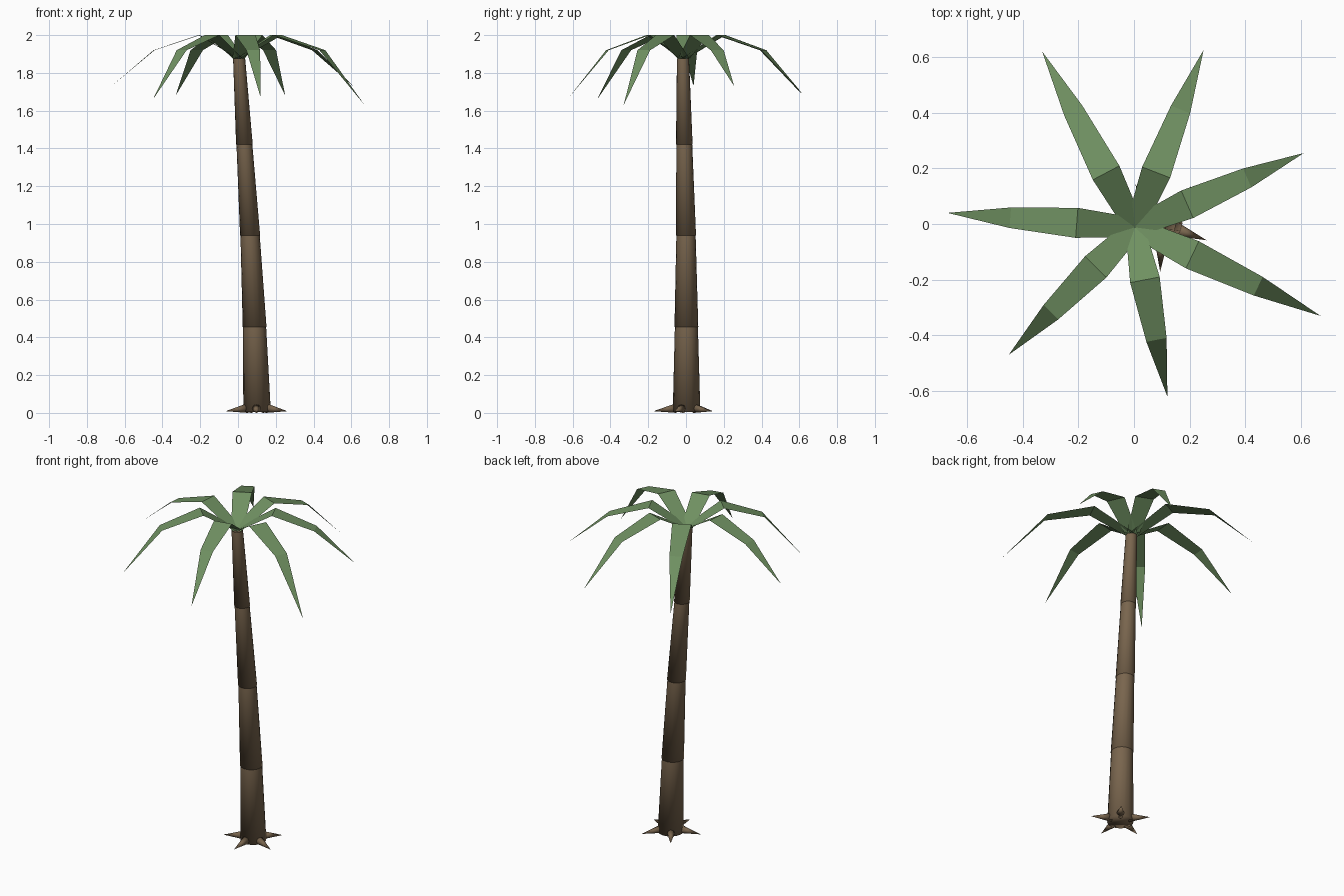
import bpy, bmesh, math
from mathutils import Vector

if "Cube" in bpy.data.objects:
    bpy.data.objects.remove(bpy.data.objects["Cube"])


def material(name, rgb):
    m = bpy.data.materials.new(name)
    m.diffuse_color = (*rgb, 1)
    m.use_nodes = True
    m.node_tree.nodes["Principled BSDF"].inputs["Base Color"].default_value = m.diffuse_color
    return m


BARK = material("bark", (0.19, 0.13, 0.075))
LEAF = material("leaf", (0.16, 0.28, 0.12))


def finish(bm, name, mat, smooth):
    me = bpy.data.meshes.new(name)
    for f in bm.faces:
        f.smooth = smooth
    bm.to_mesh(me)
    bm.free()
    me.materials.append(mat)
    ob = bpy.data.objects.new(name, me)
    bpy.context.collection.objects.link(ob)
    return ob


def ring(bm, center, radius, u, v, n):
    return [bm.verts.new(center + radius * (math.cos(2 * math.pi * i / n) * u
                                            + math.sin(2 * math.pi * i / n) * v)) for i in range(n)]


X, Y, Z = Vector((1, 0, 0)), Vector((0, 1, 0)), Vector((0, 0, 1))

# Trunk: leaning stack of tapered sections (x, y, z, radius)
path = [(0.101, 0.003, 0.005, 0.071), (0.088, 0.002, 0.455, 0.061),
        (0.064, 0.0, 0.94, 0.051), (0.034, -0.009, 1.42, 0.042),
        (0.006, -0.016, 1.875, 0.032)]
N = 16
for k in range(4):
    a, b = path[k], path[k + 1]
    bm = bmesh.new()
    lo = ring(bm, Vector(a[:3]), a[3] + 0.002, X, Y, N)
    hi = ring(bm, Vector(b[:3]), b[3], X, Y, N)
    bm.faces.new(lo[::-1])
    for i in range(N):
        j = (i + 1) % N
        bm.faces.new((lo[i], lo[j], hi[j], hi[i]))
    finish(bm, f"trunk_section_{k + 1}", BARK, True)

# Roots: five small spikes round the foot
for k in range(5):
    t = math.radians(-20 + 72 * k)
    d = Vector((math.cos(t), math.sin(t), 0))
    side = Vector((-d.y, d.x, 0))
    foot = Vector((0.1, 0.0, 0))
    bm = bmesh.new()
    base = ring(bm, foot + d * 0.05 + Z * 0.026, 0.026, side, Z, 8)
    tip = bm.verts.new(foot + d * 0.172 + Z * 0.009)
    bm.faces.new(base[::-1])
    for i in range(8):
        bm.faces.new((base[i], base[(i + 1) % 8], tip))
    finish(bm, f"root_{k + 1}", BARK, True)

# Fronds: seven folded, drooping blades (tip x, y, z)
tips = [(-0.33, 0.62, 1.68), (0.25, 0.625, 1.68), (0.61, 0.255, 1.73),
        (0.67, -0.33, 1.63), (0.12, -0.62, 1.67), (-0.45, -0.47, 1.66),
        (-0.67, 0.04, 1.73)]
crown = Vector((0.003, -0.012, 1.875))
for k, tip in enumerate(tips):
    tip = Vector(tip)
    flat = Vector((tip.x - crown.x, tip.y - crown.y, 0))
    side = Vector((-flat.y, flat.x, 0)).normalized()
    bm = bmesh.new()
    rows = []
    for frac, z, half in ((0, 1.875, 0.034), (0.31, 2.0, 0.054), (0.665, 1.92, 0.037)):
        c = Vector((crown.x, crown.y, z)) + flat * frac
        rows.append((bm.verts.new(c - side * half), bm.verts.new(c + side * half)))
    for (a, b), (c, d) in zip(rows, rows[1:]):
        bm.faces.new((a, c, d, b))
    bm.faces.new((rows[2][0], bm.verts.new(tip), rows[2][1]))
    finish(bm, f"frond_{k + 1}", LEAF, False)
